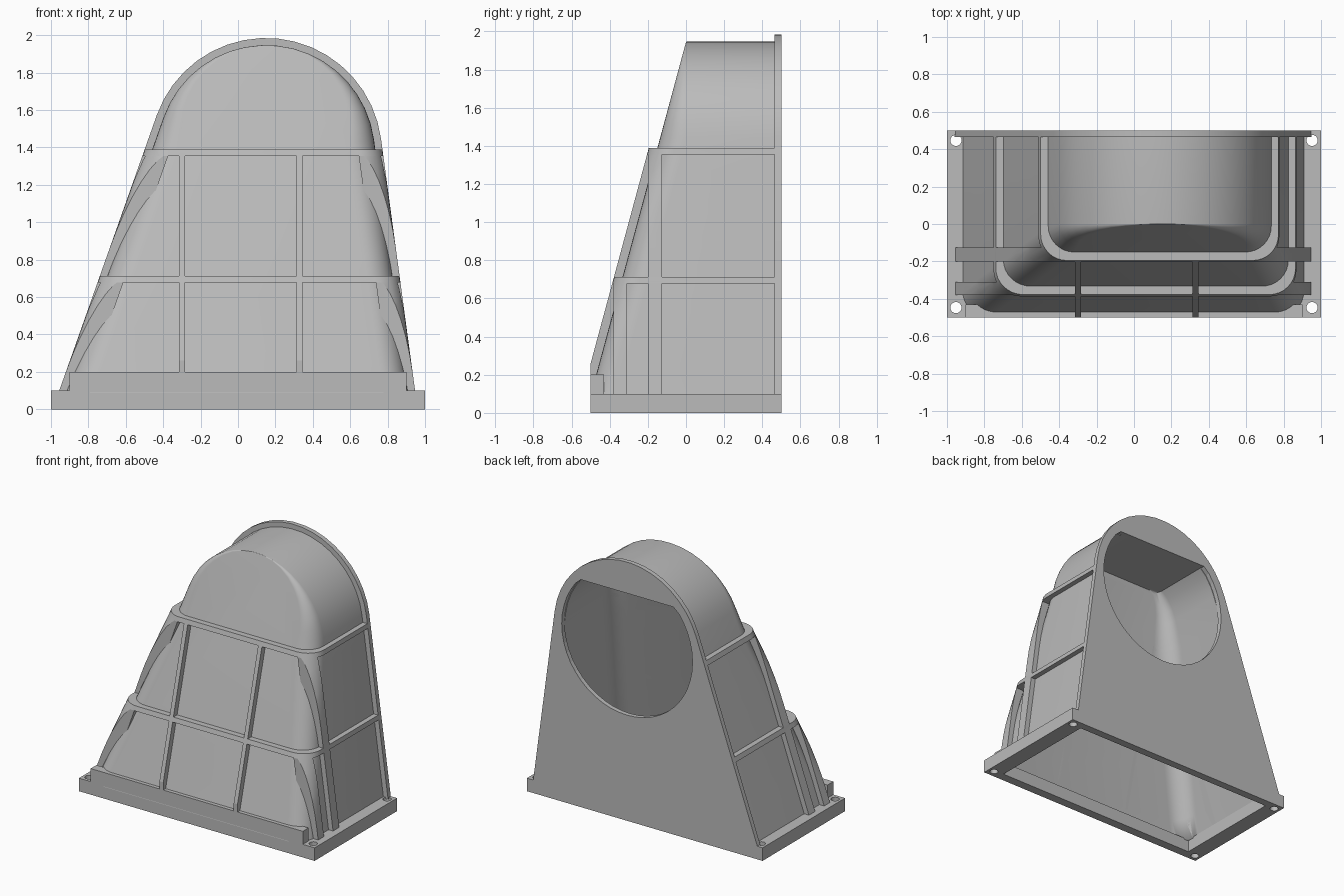
import bpy, bmesh
from math import sin, cos, pi, radians

cube = bpy.data.objects.get("Cube")
if cube:
    bpy.data.objects.remove(cube)

grey = bpy.data.materials.new("casting grey")
grey.use_nodes = True
grey.diffuse_color = (0.5, 0.5, 0.5, 1)
grey.node_tree.nodes["Principled BSDF"].inputs["Base Color"].default_value = (0.5, 0.5, 0.5, 1)

# Arch shared by every part: a circle with two tangent legs
CX, CZ, R = 0.15, 1.365, 0.62
LEFT, RIGHT = radians(160.5), radians(7.7)
BACK = 0.465


def leg_x(angle, z, inset=0):
    nx, nz = cos(angle), sin(angle)
    return (nx * CX + nz * CZ + R - inset - nz * z) / nx


def arch(inset, foot, arc_steps=18, leg_steps=8):
    """Points (x, z, normal angle) from one foot over the top to the other."""
    def leg(angle):
        top = CZ + (R - inset) * sin(angle)
        heights = [foot + (top - foot) * i / leg_steps for i in range(leg_steps)]
        return [(leg_x(angle, z, inset), z, angle) for z in heights]
    angles = [LEFT + (RIGHT - LEFT) * i / arc_steps for i in range(arc_steps + 1)]
    arc = [(CX + (R - inset) * cos(a), CZ + (R - inset) * sin(a), a) for a in angles]
    return leg(LEFT) + arc + leg(RIGHT)[::-1]


def make(name, bm, smooth=False, cutter=False):
    bmesh.ops.recalc_face_normals(bm, faces=bm.faces)
    mesh = bpy.data.meshes.new(name)
    bm.to_mesh(mesh)
    bm.free()
    mesh.materials.append(grey)
    obj = bpy.data.objects.new(name, mesh)
    bpy.context.collection.objects.link(obj)
    if smooth:
        bpy.ops.object.select_all(action='DESELECT')
        obj.select_set(True)
        bpy.context.view_layer.objects.active = obj
        bpy.ops.object.shade_smooth_by_angle(angle=radians(30))
    if cutter:
        obj.hide_render = True
        obj.display_type = 'WIRE'
    return obj


def add_box(bm, x0, x1, y0, y1, z0, z1):
    for v in bmesh.ops.create_cube(bm, size=1)["verts"]:
        v.co = (x1 if v.co.x > 0 else x0, y1 if v.co.y > 0 else y0, z1 if v.co.z > 0 else z0)


def box(name, *limits):
    bm = bmesh.new()
    add_box(bm, *limits)
    return make(name, bm)


def prism(name, points, y0, y1, **kw):
    """Extrude an xz outline along y."""
    bm = bmesh.new()
    a = [bm.verts.new((x, y0, z)) for x, z in points]
    b = [bm.verts.new((x, y1, z)) for x, z in points]
    bm.faces.new(a)
    bm.faces.new(b[::-1])
    for i in range(len(a)):
        j = (i + 1) % len(a)
        bm.faces.new((a[i], b[i], b[j], a[j]))
    return make(name, bm, **kw)


def slope_y(z):
    return -0.27 * (1.945 - z)


def housing(name, inset, shift, foot, ceiling=9, **kw):
    """Arch extruded to a leaning front face, with corners that fade in."""
    bm = bmesh.new()
    columns = []
    steps = 8
    for x, z, angle in arch(inset, foot):
        r = min(0.14, max(0.004, -slope_y(z)))
        column = []
        for k in range(steps + 1):
            t = k / steps * pi / 2
            d = r * (1 - sin(t))
            qz = min(ceiling, max(foot, z - sin(angle) * d))
            y = slope_y(qz) + shift + r * (1 - cos(t))
            column.append(bm.verts.new((x - cos(angle) * d, y, qz)))
        column.append(bm.verts.new((x, BACK, min(ceiling, z))))
        columns.append(column)
    for a, b in zip(columns, columns[1:]):
        for k in range(steps + 1):
            bm.faces.new((a[k], a[k + 1], b[k + 1], b[k]))
    bm.faces.new([c[0] for c in columns])
    bm.faces.new([c[-1] for c in columns][::-1])
    bm.faces.new(columns[0] + columns[-1][::-1])
    return make(name, bm, smooth=True, **kw)


def boolean(obj, cutter, operation='DIFFERENCE'):
    mod = obj.modifiers.new(operation.lower(), 'BOOLEAN')
    mod.operation = operation
    mod.object = cutter
    mod.solver = 'EXACT'


# Helpers: hollow interior and the outer limit of the ribs
cavity = housing("cavity_cutter", 0.07, 0.035, 0.05, ceiling=1.745, cutter=True)
envelope = housing("rib_limit", 0, -0.045, 0.06, cutter=True)

# Hollow housing
body = housing("housing", 0.038, 0, 0.09)
boolean(body, cavity)

# Back plate with its flat-topped round opening
back = prism("back_plate", [(x, z) for x, z, a in arch(0, 0.09, leg_steps=1)],
             BACK, 0.5, smooth=True)
ring = [2 * pi * i / 48 for i in range(48)]
opening = prism("opening_cutter", [(CX + 0.555 * cos(a), min(1.745, CZ + 0.555 * sin(a)))
                                   for a in ring], 0.44, 0.55, cutter=True)
boolean(back, opening)

# Base flange, open underneath, with a bolt hole in each corner
base = box("base_flange", -1, 1, -0.5, 0.5, 0, 0.1)
bm = bmesh.new()
add_box(bm, -0.875, 0.875, -0.43, 0.44, -0.1, 0.2)
for sx in (-1, 1):
    for sy in (-1, 1):
        hole = bmesh.ops.create_cone(bm, cap_ends=True, segments=20, radius1=0.03,
                                     radius2=0.03, depth=0.4)
        bmesh.ops.translate(bm, verts=hole["verts"], vec=(0.952 * sx, 0.447 * sy, 0.05))
boolean(base, make("base_cutter", bm, cutter=True))
boolean(box("front_plinth", -0.9, 0.9, -0.5, -0.43, 0.09, 0.2), cavity)

# Ribs: horizontal bands, front uprights and side uprights
ribs = []
for name, top in (("upper", 1.39), ("lower", 0.713)):
    ribs.append(box(name + "_band", -1.2, 1.2, -0.7, 0.47, top - 0.035, top))
for name, x in (("right", -0.3), ("left", 0.33)):
    ribs.append(box(name + "_front_rib", x - 0.016, x + 0.016, -0.5, 0.1, 0.15, 1.37))
for name, y0, y1, top in (("rear", -0.2, -0.125, 1.385), ("fore", -0.38, -0.31, 0.708)):
    for side, angle in (("right", LEFT), ("left", RIGHT)):
        corners = [(leg_x(angle, z, d), z) for z, d in
                   ((0.09, -0.05), (top, -0.05), (top, 0.13), (0.09, 0.13))]
        ribs.append(prism(f"{side}_{name}_side_rib", corners, y0, y1))
for rib in ribs:
    boolean(rib, envelope, 'INTERSECT')
    boolean(rib, cavity)
